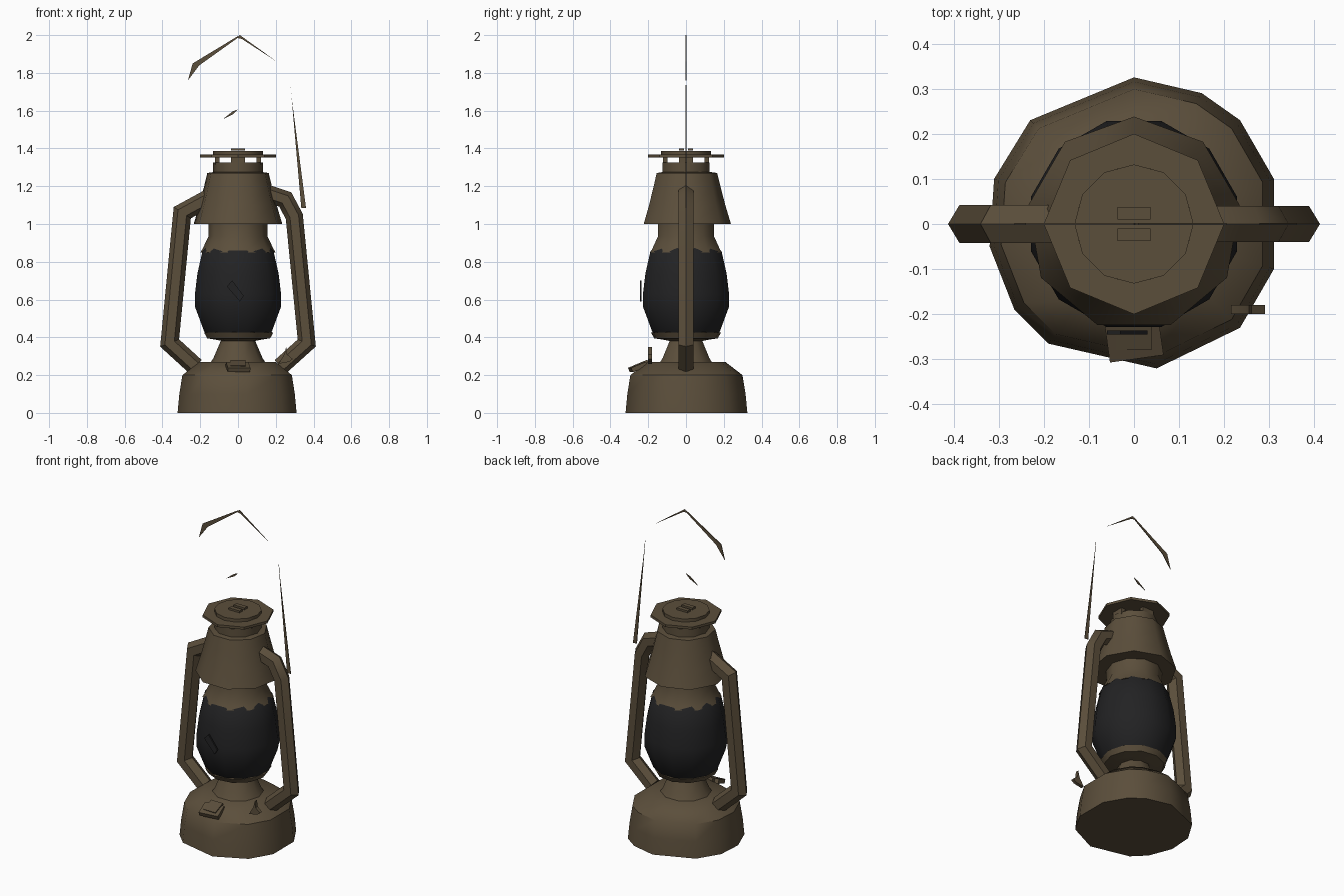
import bpy
import bmesh
from math import cos, sin, pi, radians
from mathutils import Vector, Matrix

cube = bpy.data.objects.get("Cube")
if cube:
    bpy.data.objects.remove(cube, do_unlink=True)


def make_material(name, rgb):
    mat = bpy.data.materials.new(name)
    mat.use_nodes = True
    colour = (*rgb, 1.0)
    mat.diffuse_color = colour
    mat.node_tree.nodes["Principled BSDF"].inputs["Base Color"].default_value = colour
    return mat


BROWN = make_material("aged brown metal", (0.105, 0.077, 0.044))
BLACK = make_material("smoked black glass", (0.016, 0.016, 0.017))


def finish(bm, name, mat, smooth=True):
    bmesh.ops.recalc_face_normals(bm, faces=bm.faces[:])
    mesh = bpy.data.meshes.new(name)
    bm.to_mesh(mesh)
    bm.free()
    mesh.materials.append(mat)
    obj = bpy.data.objects.new(name, mesh)
    bpy.context.collection.objects.link(obj)
    if smooth:
        bpy.ops.object.select_all(action="DESELECT")
        obj.select_set(True)
        bpy.context.view_layer.objects.active = obj
        bpy.ops.object.shade_smooth_by_angle(angle=radians(42))
    return obj


def skin(name, rings, mat):
    """Joins rings of points into a closed, capped surface."""
    bm = bmesh.new()
    loops = [[bm.verts.new(p) for p in ring] for ring in rings]
    n = len(loops[0])
    for a, b in zip(loops, loops[1:]):
        for i in range(n):
            j = (i + 1) % n
            bm.faces.new((a[i], a[j], b[j], b[i]))
    bm.faces.new(loops[0])
    bm.faces.new(loops[-1])
    return finish(bm, name, mat)


def lathe(name, profile, sides, mat=BROWN, turn=0.0):
    angles = [2 * pi * (i + turn) / sides for i in range(sides)]
    return skin(name, [[(r * cos(a), r * sin(a), z) for a in angles] for r, z in profile], mat)


def box(name, centre, size, spin=0.0, tilt=0.0):
    bm = bmesh.new()
    bmesh.ops.create_cube(bm, size=1.0)
    place = (Matrix.Translation(centre) @ Matrix.Rotation(spin, 4, "Z")
             @ Matrix.Rotation(tilt, 4, "X") @ Matrix.Diagonal((*size, 1)))
    bmesh.ops.transform(bm, matrix=place, verts=bm.verts[:])
    return finish(bm, name, BROWN, False)


def tube(name, path, radius, sides=6):
    """Mitred side tube lying in the plane y = 0."""
    pts = [Vector((x, 0, z)) for x, z in path]
    rings = []
    for i, p in enumerate(pts):
        before = (p - pts[i - 1]).normalized() if i else (pts[1] - p).normalized()
        after = (pts[i + 1] - p).normalized() if i < len(pts) - 1 else before
        along = (before + after).normalized()
        across = Vector((along.z, 0, -along.x)) / max(along.dot(before), 0.6)
        rings.append([p + radius * (across * cos(2 * pi * k / sides)
                                    + Vector((0, sin(2 * pi * k / sides), 0)))
                      for k in range(sides)])
    return skin(name, rings, BROWN)


def plate(name, outline, y=0.0, thick=0.004, mat=BROWN):
    """Thin upright plate from an x, z outline."""
    rings = [[(x, y + s * thick / 2, z) for x, z in outline] for s in (-1, 1)]
    return skin(name, rings, mat)


# Fuel tank with an uneven footprint
footprint = [(0, .325), (-.23, .23), (-.31, .10), (-.32, -.05), (-.265, -.19), (-.19, -.265),
             (.05, -.32), (.235, -.23), (.31, -.10), (.31, .10), (.235, .23), (.15, .29)]
levels = [(1, 0), (.97, .1), (.92, .2), (.64, .27)]
skin("fuel_tank", [[(x * s, y * s, z) for x, y in footprint] for s, z in levels], BROWN)

# Burner and glass globe
lathe("burner_cone", [(.15, .26), (.13, .29), (.085, .395)], 10)
lathe("globe_seat", [(.085, .38), (.125, .388), (.17, .395), (.187, .425), (.15, .435)], 11)
lathe("glass_globe", [(.15, .395), (.185, .43), (.235, .56), (.236, .63), (.222, .74),
                      (.195, .855), (.15, .9)], 12, BLACK, .5)
plate("globe_chip", [(-.06, .67), (.01, .59), (.03, .62), (-.03, .7)], -.24, .009, BLACK)

# Collar, hood and chimney
lathe("globe_collar", [(.198, .85), (.187, .87), (.156, .935), (.156, 1.02)], 10)
lathe("hood", [(.238, 1.0), (.208, 1.1), (.182, 1.2), (.165, 1.27), (.13, 1.275)], 9, turn=.25)
lathe("chimney_neck", [(.132, 1.25), (.132, 1.325)], 10)
for k in range(4):
    a = k * pi / 2
    box("chimney_post", (.11 * cos(a), .11 * sin(a), 1.345), (.025, .075, .06), a)
lathe("rain_cap", [(.2, 1.353), (.2, 1.368)], 8)
lathe("cap_top", [(.132, 1.36), (.132, 1.387)], 12)
for side in (-1, 1):
    box("cap_tab", (0, side * .024, 1.394), (.074, .027, .012))

# Side tubes
tube("right_side_tube", [(-.13, 1.15), (-.295, 1.06), (-.362, .37), (-.225, .245)], .048)
tube("left_side_tube", [(.13, 1.17), (.25, 1.13), (.298, 1.04), (.364, .37), (.225, .245)], .046)

# Filler cap and wick winder
box("filler_neck", (0, -.235, .25), (.08, .08, .035), 0, radians(22))
box("filler_cap", (0, -.255, .243), (.12, .085, .025), radians(8), radians(22))
plate("wick_winder", [(.215, .26), (.27, .27), (.29, .285), (.26, .31), (.255, .35), (.245, .31)],
      -.19, .02)

# Remaining slivers of the bail handle
plate("bail_left", [(.335, 1.085), (.36, 1.085), (.285, 1.66), (.278, 1.735)])
plate("bail_right", [(-.265, 1.76), (-.205, 1.84), (.005, 1.99), (0, 1.995), (-.24, 1.85)])
plate("bail_top", [(-.005, 1.985), (.02, 1.98), (.205, 1.86), (.01, 2.0)])
plate("bail_sliver", [(-.08, 1.555), (-.025, 1.582), (0, 1.607), (-.03, 1.595)])
